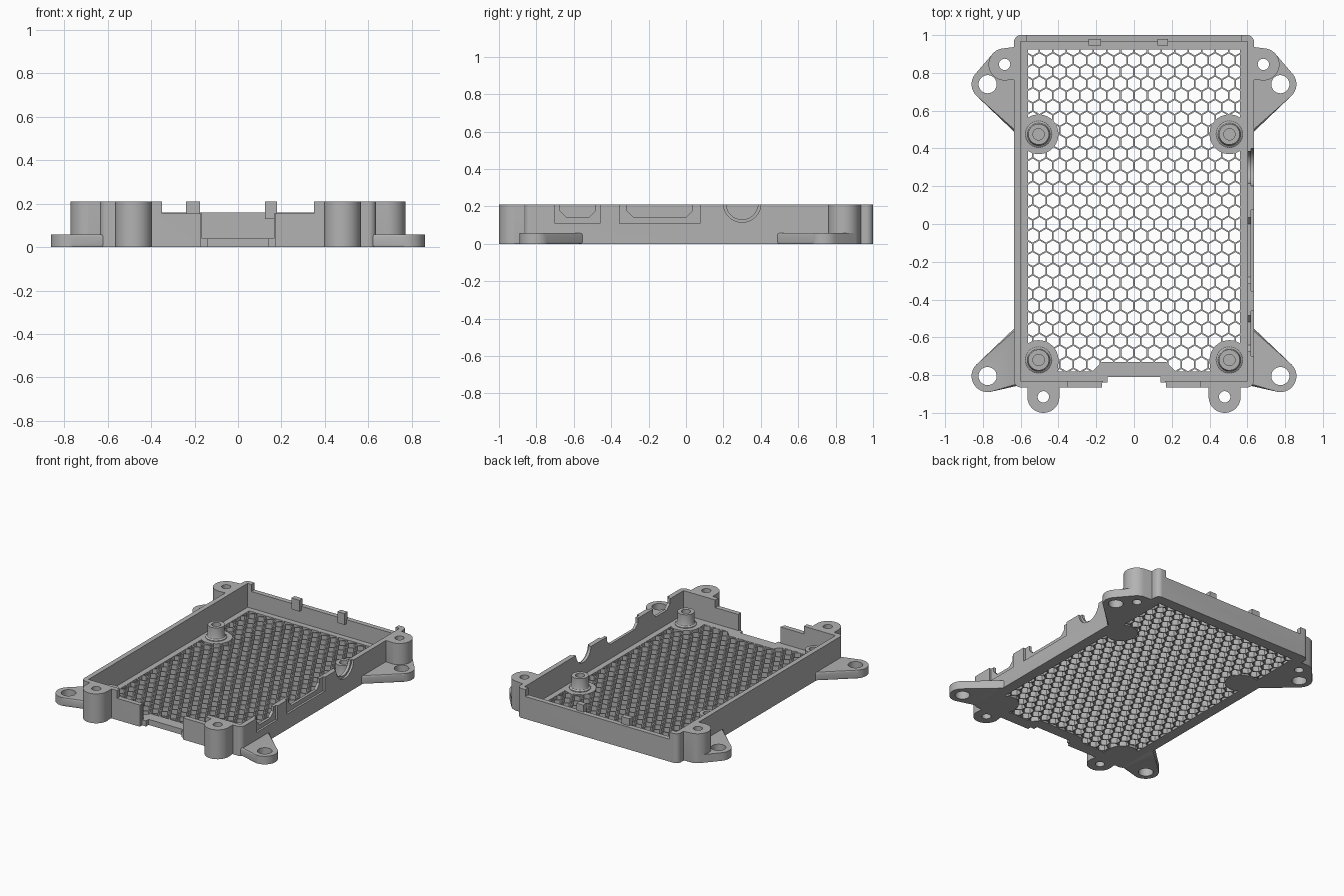
import bpy, bmesh, math
from mathutils import Vector
from mathutils.geometry import convex_hull_2d

if "Cube" in bpy.data.objects:
    bpy.data.objects.remove(bpy.data.objects["Cube"])

grey = bpy.data.materials.new("matte grey plastic")
grey.use_nodes = True
grey.diffuse_color = (0.45, 0.45, 0.45, 1)
grey.node_tree.nodes["Principled BSDF"].inputs["Base Color"].default_value = grey.diffuse_color

FLOOR, TOP = 0.04, 0.21
WALL_X, BACK, FRONT, THICK = 0.635, 1.0, -0.865, 0.035


def make(name, bm):
    bmesh.ops.recalc_face_normals(bm, faces=bm.faces)
    mesh = bpy.data.meshes.new(name)
    bm.to_mesh(mesh)
    bm.free()
    mesh.materials.append(grey)
    ob = bpy.data.objects.new(name, mesh)
    bpy.context.collection.objects.link(ob)
    return ob


def circle(x, y, r, n=40):
    return [(x + r * math.cos(2 * math.pi * i / n), y + r * math.sin(2 * math.pi * i / n)) for i in range(n)]


def hull(points):
    return [points[i] for i in convex_hull_2d([Vector(p) for p in points])]


def add_prism(bm, pts, z0, z1):
    low = [bm.verts.new((x, y, z0)) for x, y in pts]
    high = [bm.verts.new((x, y, z1)) for x, y in pts]
    bottom, top = bm.faces.new(low[::-1]), bm.faces.new(high)
    for i in range(len(pts)):
        j = (i + 1) % len(pts)
        bm.faces.new((low[i], low[j], high[j], high[i]))
    return bottom, top


def prism(name, pts, z0, z1, chamfer=0, both=False):
    bm = bmesh.new()
    bottom, top = add_prism(bm, pts, z0, z1)
    if chamfer:
        edges = list(bottom.edges) + (list(top.edges) if both else [])
        bmesh.ops.bevel(bm, geom=edges, offset=chamfer, segments=2, affect='EDGES', profile=0.5)
    return make(name, bm)


def rect(x0, x1, y0, y1):
    return [(x0, y0), (x1, y0), (x1, y1), (x0, y1)]


def box(name, x0, x1, y0, y1, z0, z1):
    return prism(name, rect(x0, x1, y0, y1), z0, z1)


def side_prism(pts, x0, x1):
    """Prism along x from a (y, z) outline."""
    ob = prism("port_cutter", pts, x0, x1)
    for v in ob.data.vertices:
        y, z, x = v.co
        v.co = (x, y, z)
    return ob


def boolean(ob, tool, op='DIFFERENCE'):
    mod = ob.modifiers.new("cut", 'BOOLEAN')
    mod.operation, mod.object, mod.solver = op, tool, 'MANIFOLD'
    result = bpy.data.meshes.new_from_object(ob.evaluated_get(bpy.context.evaluated_depsgraph_get()))
    ob.modifiers.clear()
    ob.data = result
    bpy.data.objects.remove(tool)


def drill(ob, x, y, r, z0=-0.1, z1=0.4):
    boolean(ob, prism("drill", circle(x, y, r), z0, z1))


def rounded(x0, x1, y0, y1, r):
    return hull([p for x in (x0 + r, x1 - r) for y in (y0 + r, y1 - r) for p in circle(x, y, r)])


# Tray shell: rounded outer block with the cavity cut out
tray = prism("tray", rounded(-WALL_X, WALL_X, FRONT, BACK, 0.035), 0, TOP, 0.01)
inner = WALL_X - THICK
boolean(tray, box("cavity", -inner, inner, FRONT + THICK, BACK - THICK, FLOOR, 0.4))

# Honeycomb holes, trimmed to the floor window
pitch = 0.0715
row = pitch * math.sqrt(3) / 2
radius = 0.0635 / math.sqrt(3)
bm = bmesh.new()
for j in range(-14, 17):
    for i in range(-9, 10):
        cx, cy = (i + 0.5 * (j % 2)) * pitch, j * row
        cell = [(cx + radius * math.sin(k * math.pi / 3), cy + radius * math.cos(k * math.pi / 3)) for k in range(6)]
        add_prism(bm, cell[::-1], -0.05, 0.1)
cells = make("honeycomb_cutter", bm)
boolean(cells, box("window", -0.56, 0.56, -0.78, 0.925, -0.1, 0.2), 'INTERSECT')
boolean(cells, prism("front_land", [(-0.24, -0.8), (0.24, -0.8), (0.17, -0.73), (-0.17, -0.73)], -0.2, 0.3))
for s in (-1, 1):
    boolean(cells, prism("back_pad", circle(s * 0.505, 0.475, 0.105), -0.2, 0.3))
    pad = hull(circle(s * 0.505, -0.72, 0.105) + rect(s * 0.505 - 0.1, s * 0.505 + 0.1, -0.82, -0.75))
    boolean(cells, prism("front_pad", pad, -0.2, 0.3))
boolean(tray, cells)

# Lowered back rim, lowered front rim and the front cable gap
boolean(tray, box("back_rim_cut", -0.57, 0.57, 0.95, 1.1, 0.16, 0.4))
boolean(tray, box("front_rim_cut", -0.35, 0.35, -1, -0.82, 0.155, 0.4))
boolean(tray, box("front_gap", -0.14, 0.14, -1, -0.81, -0.1, 0.4))
boolean(tray, box("front_gap_step", -0.17, 0.17, -1, -0.84, -0.1, 0.4))
boolean(tray, box("front_gap_upper", -0.165, 0.165, -1, -0.8, FLOOR, 0.4))

# Port openings in the left wall: shallow outer recess plus a chamfered opening
for y0, y1, margin in ((-0.70, -0.46, 0.025), (-0.355, 0.075, 0.04)):
    boolean(tray, side_prism(rect(y0, y1, 0.11, 0.4), 0.62, 0.7))
    a, b, z, c = y0 + margin, y1 - margin, 0.142, 0.035
    opening = [(a, z + c), (a + c, z), (b - c, z), (b, z + c), (b, 0.4), (a, 0.4)]
    boolean(tray, side_prism(opening, 0.55, 0.7))
boolean(tray, side_prism(circle(0.3, 0.215, 0.1), 0.62, 0.7))
boolean(tray, side_prism(circle(0.3, 0.215, 0.085), 0.55, 0.7))

# Clip pegs on the back wall
parts = [tray]
for name, x0, x1 in (("right_peg", -0.24, -0.175), ("left_peg", 0.125, 0.18)):
    parts.append(box(name, x0, x1, 0.945, 0.98, 0.13, TOP))


def lathe(name, profile, x, y, n=40):
    bm = bmesh.new()
    verts = [bm.verts.new((r, 0, z)) for r, z in profile]
    edges = [bm.edges.new(pair) for pair in zip(verts, verts[1:])]
    bmesh.ops.spin(bm, geom=verts + edges, cent=(0, 0, 0), axis=(0, 0, 1), angle=2 * math.pi, steps=n)
    bmesh.ops.remove_doubles(bm, verts=bm.verts, dist=1e-5)
    ob = make(name, bm)
    ob.location = (x, y, 0)
    return ob


STANDOFF = [(0, 0.03), (0.07, 0.03), (0.07, 0.045), (0.06, 0.052), (0.055, 0.065),
            (0.055, 0.13), (0.03, 0.13), (0.03, 0.05), (0, 0.05)]

for side, s in (("right", -1), ("left", 1)):
    # Board standoffs with blind screw holes
    for end, y in (("back", 0.475), ("front", -0.72)):
        parts.append(lathe(f"{side}_{end}_standoff", STANDOFF, s * 0.505, y))

    # Screw towers joined to the back sides and the front wall
    tower = circle(s * 0.685, 0.845, 0.085)
    ob = prism(f"{side}_back_tower", hull(tower + [(s * 0.61, 0.765), (s * 0.61, 0.94)]), 0, TOP, 0.008)
    drill(ob, s * 0.685, 0.845, 0.03)
    parts.append(ob)
    front = circle(s * 0.48, -0.915, 0.085)
    ob = prism(f"{side}_front_tower", hull(front + rect(s * 0.48 - 0.085, s * 0.48 + 0.085, -0.9, -0.84)),
               0, TOP, 0.008)
    drill(ob, s * 0.48, -0.915, 0.03)
    parts.append(ob)

    # Flat mounting ears with bolt holes
    ear = hull(circle(s * 0.775, 0.74, 0.085) + tower + [(s * 0.61, 0.465), (s * 0.61, 0.9)])
    ob = prism(f"{side}_back_ear", ear, 0, 0.058, 0.01, True)
    drill(ob, s * 0.775, 0.74, 0.048)
    drill(ob, s * 0.685, 0.845, 0.03)
    parts.append(ob)
    ear = hull(circle(s * 0.775, -0.805, 0.085) + [(s * 0.61, -0.53), (s * 0.61, -0.855)])
    ob = prism(f"{side}_front_ear", ear, 0, 0.058, 0.01, True)
    drill(ob, s * 0.775, -0.805, 0.048)
    parts.append(ob)

# Smooth the round surfaces and keep the edges crisp
bpy.ops.object.select_all(action='DESELECT')
for ob in parts:
    ob.select_set(True)
bpy.context.view_layer.objects.active = tray
bpy.ops.object.shade_smooth_by_angle(angle=math.radians(30))
